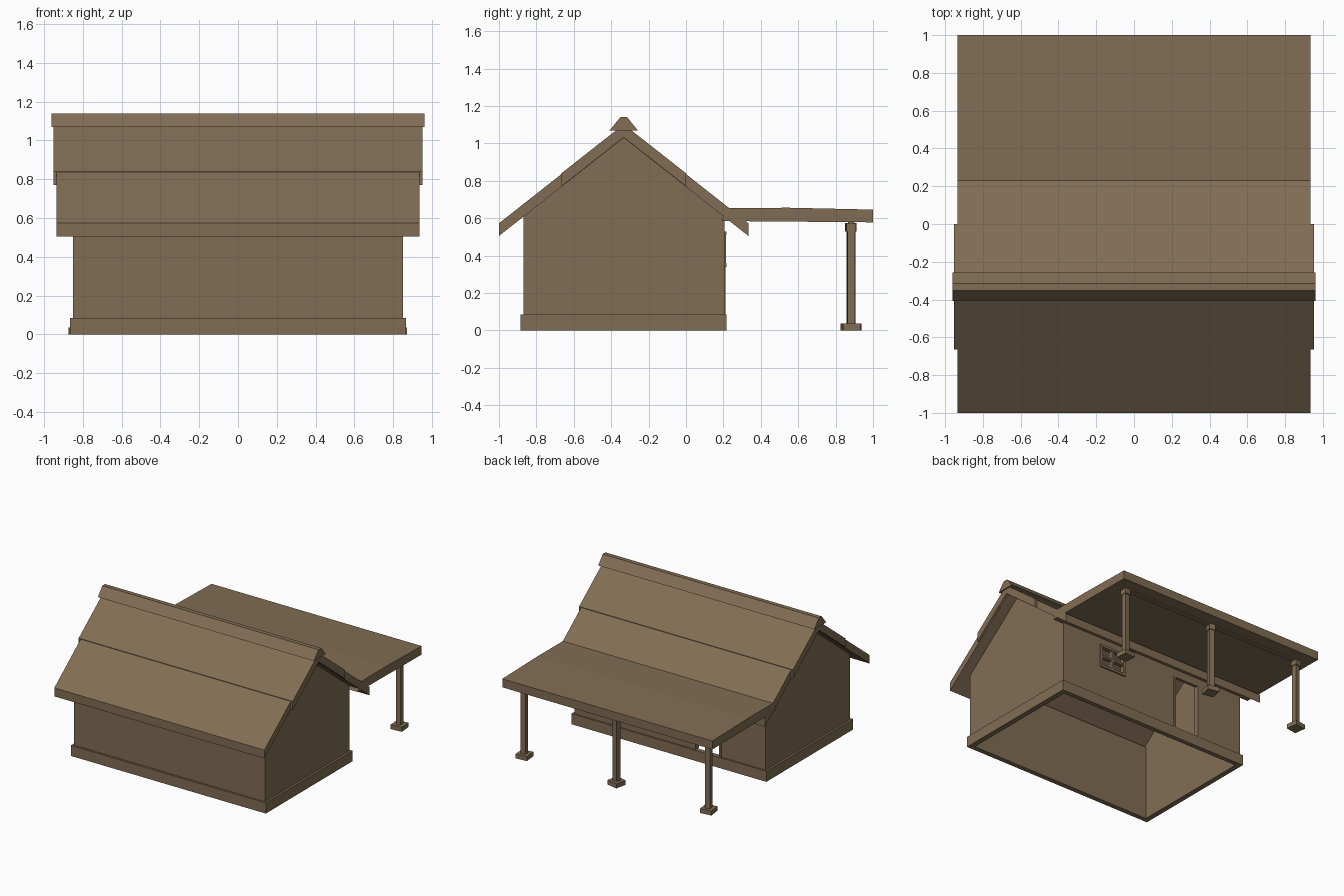
import bpy, bmesh, math
from mathutils import Matrix, Vector

if "Cube" in bpy.data.objects:
    bpy.data.objects.remove(bpy.data.objects["Cube"])

wood = bpy.data.materials.new("weathered_brown")
wood.diffuse_color = (0.22, 0.153, 0.088, 1)
wood.use_nodes = True
wood.node_tree.nodes["Principled BSDF"].inputs["Base Color"].default_value = wood.diffuse_color


def finish(name, bm):
    bmesh.ops.recalc_face_normals(bm, faces=bm.faces)
    me = bpy.data.meshes.new(name)
    bm.to_mesh(me)
    bm.free()
    me.materials.append(wood)
    ob = bpy.data.objects.new(name, me)
    bpy.context.collection.objects.link(ob)
    return ob


def box(name, x0, x1, y0, y1, z0, z1, turn=0):
    bm = bmesh.new()
    bmesh.ops.create_cube(bm, size=1)
    m = (Matrix.Translation(((x0 + x1) / 2, (y0 + y1) / 2, (z0 + z1) / 2))
         @ Matrix.Rotation(math.radians(turn), 4, 'Z')
         @ Matrix.Diagonal((x1 - x0, y1 - y0, z1 - z0, 1)))
    bmesh.ops.transform(bm, matrix=m, verts=bm.verts)
    return finish(name, bm)


def prism(name, profile, x0, x1):
    """Extrude a (y, z) profile along x."""
    bm = bmesh.new()
    f = bm.faces.new([bm.verts.new((x0, y, z)) for y, z in profile])
    r = bmesh.ops.extrude_face_region(bm, geom=[f])
    vs = [v for v in r["geom"] if isinstance(v, bmesh.types.BMVert)]
    bmesh.ops.translate(bm, verts=vs, vec=Vector((x1 - x0, 0, 0)))
    return finish(name, bm)


MID = -0.333                      # ridge line
Y0, Y1, W, T, EAVE = -0.87, 0.205, 0.85, 0.025, 0.607

# Gable end walls
for side, name in ((-1, "left_gable_wall"), (1, "right_gable_wall")):
    prism(name, [(Y0, 0), (Y1, 0), (Y1, EAVE), (MID, 1.03), (Y0, EAVE)],
          side * W, side * (W - T))

# Front wall, and back wall built around the door and window openings
box("front_wall", -W, W, Y0, Y0 + T, 0, EAVE)
DX0, DX1, DTOP = -0.45, -0.22, 0.52
WX0, WX1, WZ0, WZ1 = 0.28, 0.48, 0.36, 0.51
for i, (a, b, c, d) in enumerate((
        (-W, DX0, 0, EAVE), (DX0, DX1, DTOP, EAVE), (DX0, DX1, 0, 0.085),
        (DX1, WX0, 0, EAVE), (WX0, WX1, 0, WZ0), (WX0, WX1, WZ1, EAVE),
        (WX1, W, 0, EAVE))):
    box(f"back_wall_{i}", a, b, Y1 - T, Y1, c, d)

# Window frame and bars
F = 0.02
box("window_sill", WX0 - F, WX1 + F, Y1 - T, 0.216, WZ0 - F, WZ0)
box("window_head", WX0 - F, WX1 + F, Y1 - T, 0.216, WZ1, WZ1 + F)
for i, x in enumerate((WX0 - F / 2, (WX0 + WX1) / 2, WX1 + F / 2)):
    box(f"window_upright_{i}", x - F / 2, x + F / 2, Y1 - T, 0.213, WZ0, WZ1)
box("window_crossbar", WX0, WX1, Y1 - T, 0.21, 0.427, 0.443)

# Door jamb
for i, x in enumerate((DX0, DX1)):
    box(f"door_jamb_{i}", x - 0.01, x + 0.01, Y1 - 0.04, Y1 + 0.005, 0.085, DTOP)

# Plinth ring round the foot of the walls
P = 0.867
box("plinth_front", -P, P, -0.885, Y0, 0, 0.085)
box("plinth_back", -P, P, Y1, 0.217, 0, 0.085)
for side in (-1, 1):
    box("plinth_side", min(side * W, side * P), max(side * W, side * P),
        Y0, Y1, 0, 0.085)


# Layered roof: two overlapping chevrons and a ridge cap
def chevron(name, half, low, apex, w, thick=0.07):
    prism(name, [(MID - half, low), (MID, apex), (MID + half, low),
                 (MID + half, low + thick), (MID, apex + thick),
                 (MID - half, low + thick)], -w, w)


chevron("lower_roof", 0.667, 0.505, 1.03, 0.935, 0.068)
chevron("upper_roof", 0.332, 0.771, 1.032, 0.952)
prism("ridge_cap", [(MID - 0.075, 1.07), (MID - 0.018, 1.14),
                    (MID + 0.018, 1.14), (MID + 0.075, 1.07)], -0.962, 0.962)

# Porch roof with its beam
prism("porch_roof", [(0.19, 0.585), (1.0, 0.578), (1.0, 0.646),
                     (0.55, 0.656), (0.22, 0.655)], -0.935, 0.935)
box("porch_beam", -0.87, 0.87, 0.865, 0.9, 0.57, 0.585)

# Porch posts, each turned slightly differently
for i, (x, turn) in enumerate(((-0.82, 8), (0, -12), (0.82, 5))):
    y = 0.882
    box(f"post_{i}", x - 0.02, x + 0.02, y - 0.02, y + 0.02, 0.03, 0.575, turn)
    box(f"post_foot_{i}", x - 0.047, x + 0.047, y - 0.047, y + 0.047,
        0, 0.036, turn)
    box(f"post_cap_{i}", x - 0.026, x + 0.026, y - 0.026, y + 0.026,
        0.53, 0.575, turn)
